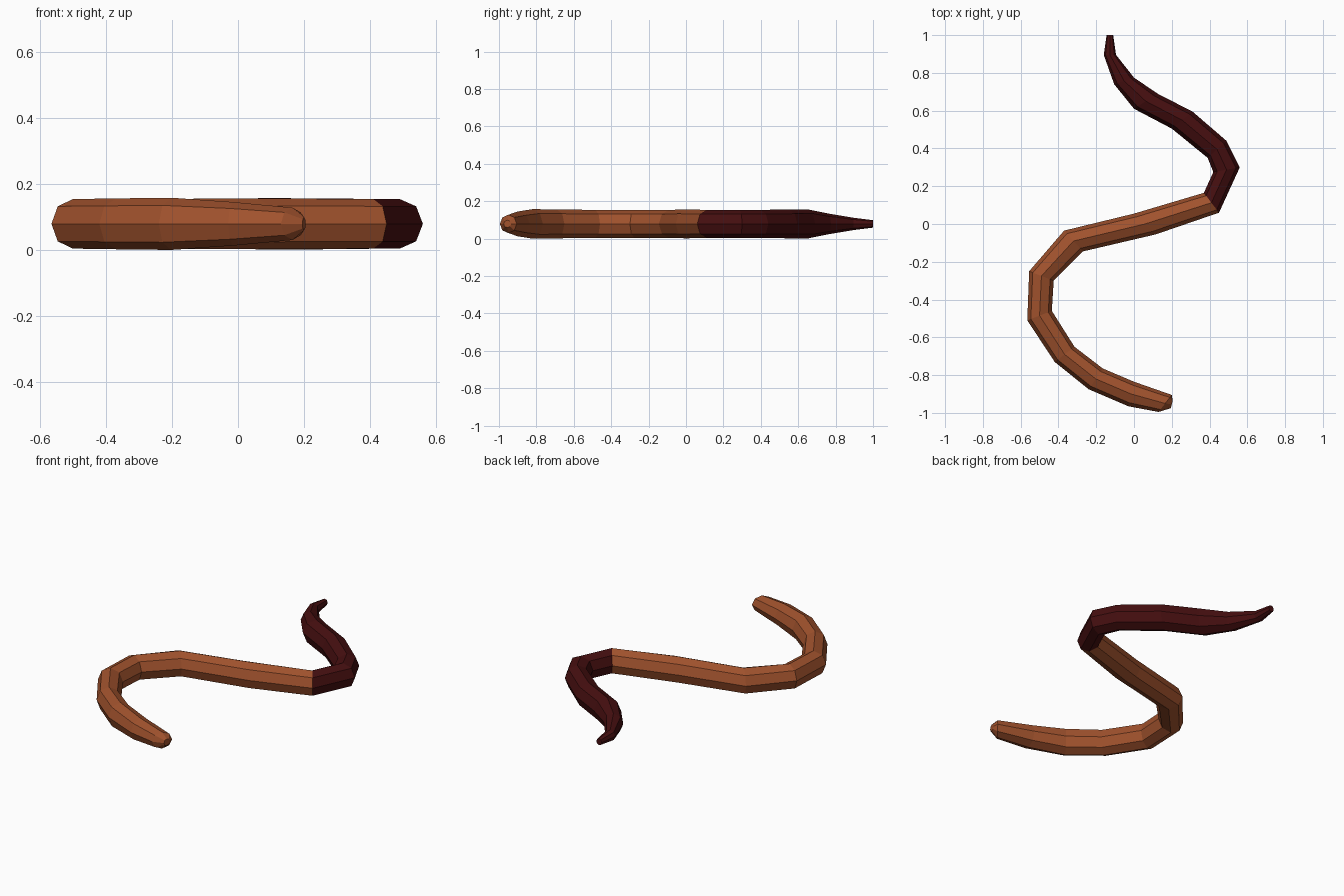
import bpy, bmesh, math

SIDES = 8
CENTRE_Z = 0.079


def material(name, rgb):
    m = bpy.data.materials.new(name)
    m.diffuse_color = (*rgb, 1)
    return m


# Rings from tail tip to head: left edge x, y, right edge x, y, half height
RINGS = [
    (-0.145, 1.00, -0.11, 1.00, 0.02),
    (-0.16, 0.895, -0.095, 0.895, 0.033),
    (-0.105, 0.74, 0.00, 0.775, 0.056),
    (0.00, 0.61, 0.125, 0.69, 0.078),
    (0.20, 0.505, 0.31, 0.595, 0.077),
    (0.39, 0.35, 0.49, 0.44, 0.075),
    (0.42, 0.275, 0.56, 0.30, 0.075),
    (0.37, 0.165, 0.45, 0.06, 0.075),
    (0.00, 0.055, 0.115, -0.055, 0.077),
    (-0.37, -0.035, -0.27, -0.145, 0.075),
    (-0.555, -0.25, -0.425, -0.30, 0.075),
    (-0.565, -0.51, -0.435, -0.46, 0.075),
    (-0.42, -0.73, -0.315, -0.65, 0.077),
    (-0.24, -0.875, -0.165, -0.765, 0.079),
    (-0.03, -0.965, 0.00, -0.835, 0.066),
    (0.13, -0.995, 0.20, -0.905, 0.049),
    (0.195, -0.975, 0.205, -0.935, 0.02),
]
SEAM = 7  # ring where the dark tail meets the body

bm = bmesh.new()

# Octagonal cross-sections along the path
loops = []
for lx, ly, rx, ry, h in RINGS:
    loop = []
    for i in range(SIDES):
        a = math.tau * i / SIDES
        t = 0.5 + 0.5 * math.cos(a)
        loop.append(bm.verts.new((lx + (rx - lx) * t, ly + (ry - ly) * t,
                                  CENTRE_Z + h * math.sin(a))))
    loops.append(loop)

# Skin between the rings, dark up to the seam
for k in range(len(loops) - 1):
    a, b = loops[k], loops[k + 1]
    for i in range(SIDES):
        j = (i + 1) % SIDES
        f = bm.faces.new((a[i], a[j], b[j], b[i]))
        f.material_index = 1 if k < SEAM else 0

# End caps
bm.faces.new(loops[0]).material_index = 1
bm.faces.new(loops[-1]).material_index = 0
bmesh.ops.recalc_face_normals(bm, faces=bm.faces[:])

mesh = bpy.data.meshes.new("worm_body")
bm.to_mesh(mesh)
bm.free()
mesh.materials.append(material("earthy brown", (0.352, 0.084, 0.026)))
mesh.materials.append(material("dark maroon", (0.06, 0.0045, 0.005)))
bpy.context.collection.objects.link(bpy.data.objects.new("worm_body", mesh))
